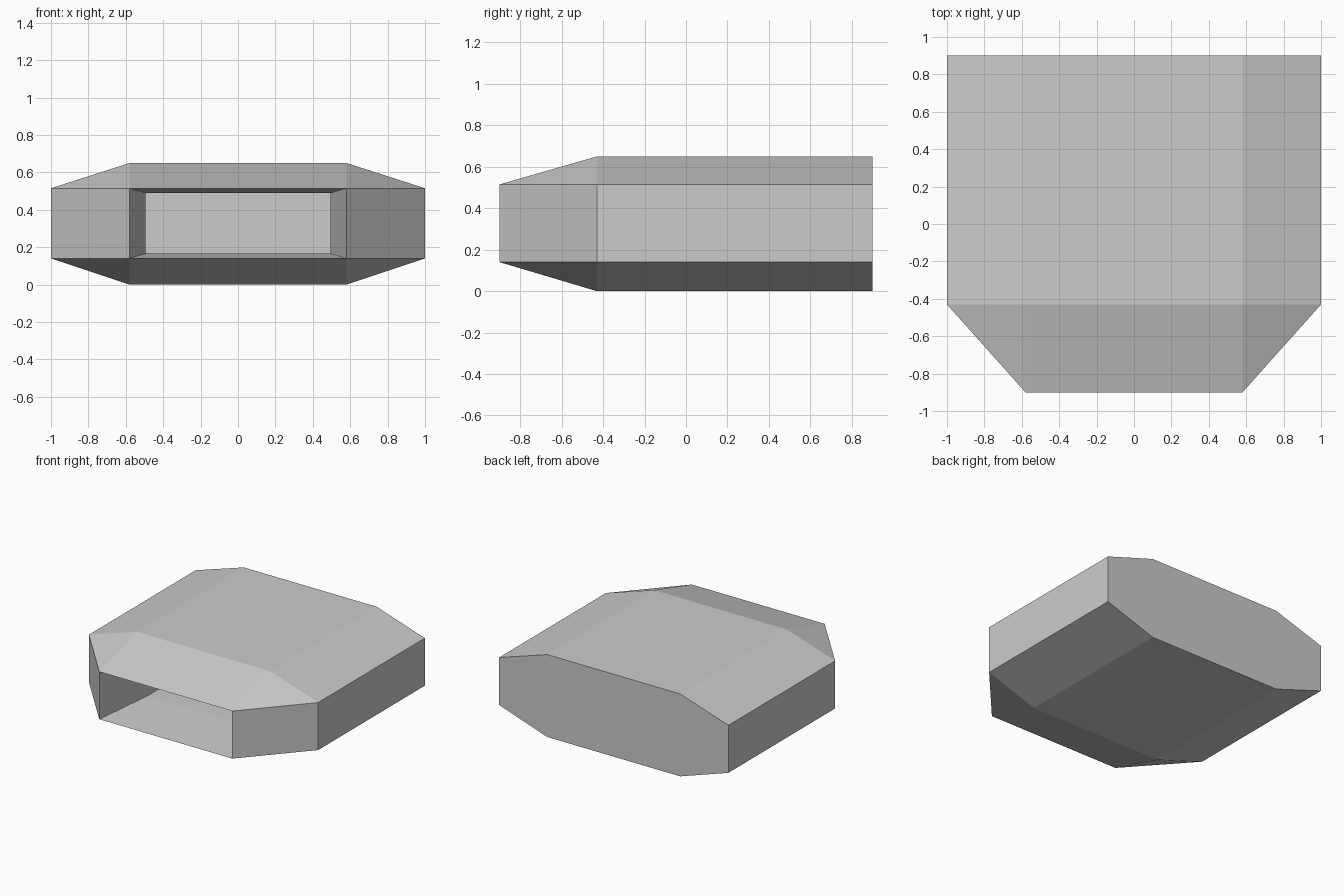
import bpy, bmesh
from mathutils import Vector

if "Cube" in bpy.data.objects:
    bpy.data.objects.remove(bpy.data.objects["Cube"])

HALF_W, FLAT_W = 1.0, 0.58          # full half width, half width of flat top / opening
Z_LOW, Z_HIGH, TOP = 0.14, 0.515, 0.65
FRONT, SHOULDER, BACK = -0.9, -0.43, 0.9
MID_Z = (Z_LOW + Z_HIGH) / 2

bm = bmesh.new()

# Chamfered body: two octagon sections plus the smaller front rectangle, hulled
for s in (-1, 1):
    for y in (SHOULDER, BACK):
        for x, z in ((HALF_W, Z_LOW), (HALF_W, Z_HIGH), (FLAT_W, 0), (FLAT_W, TOP)):
            bm.verts.new((s * x, y, z))
    for z in (Z_LOW, Z_HIGH):
        bm.verts.new((s * FLAT_W, FRONT, z))
bmesh.ops.convex_hull(bm, input=bm.verts[:])
bmesh.ops.dissolve_limit(bm, angle_limit=0.01, verts=bm.verts[:], edges=bm.edges[:])
bmesh.ops.recalc_face_normals(bm, faces=bm.faces[:])

# Recess: push the front face inwards, tapering first and then straight
face = min(bm.faces, key=lambda f: f.calc_center_median().y)
for y, half_x, half_z in ((SHOULDER, 0.495, 0.1625), (0.77, 0.495, 0.1625)):
    face = bmesh.ops.extrude_discrete_faces(bm, faces=[face])["faces"][0]
    for v in face.verts:
        v.co = Vector((half_x if v.co.x > 0 else -half_x, y,
                       MID_Z + (half_z if v.co.z > MID_Z else -half_z)))

mesh = bpy.data.meshes.new("hollow_housing")
bm.to_mesh(mesh)
bm.free()
housing = bpy.data.objects.new("hollow_housing", mesh)
bpy.context.collection.objects.link(housing)
